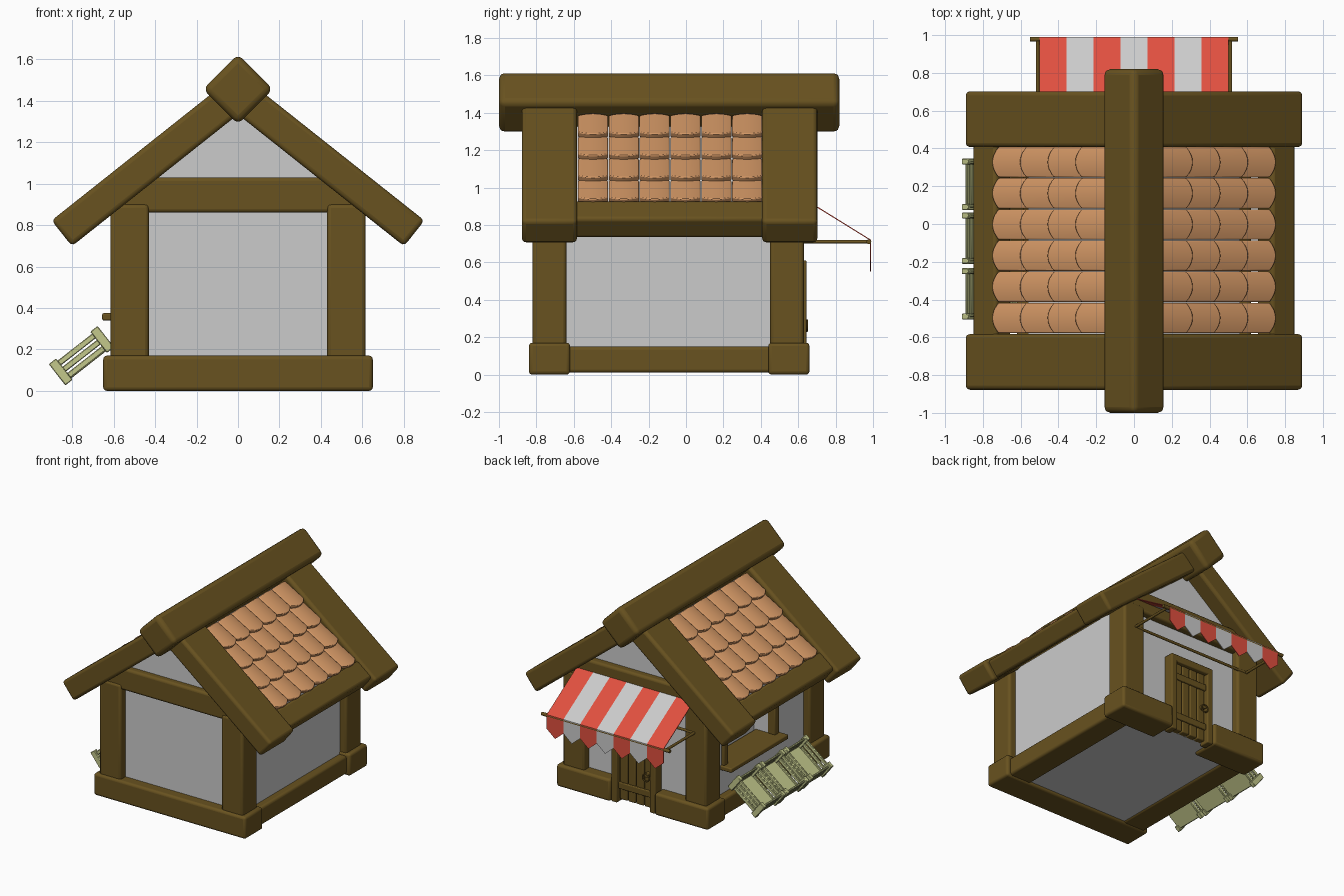
import bpy, bmesh, math
from mathutils import Matrix, Vector

if "Cube" in bpy.data.objects:
    bpy.data.objects.remove(bpy.data.objects["Cube"])

def mat(name, c):
    m = bpy.data.materials.new(name)
    m.diffuse_color = (*c, 1)
    m.use_nodes = True
    m.node_tree.nodes["Principled BSDF"].inputs["Base Color"].default_value = m.diffuse_color
    return m

WOOD = mat("dark_wood", (0.14, 0.085, 0.014))
TILE = mat("clay_tile", (0.65, 0.31, 0.13))
RED = mat("red_cloth", (0.75, 0.08, 0.05))
PALE = mat("pale_wood", (0.55, 0.58, 0.26))

def finish(name, bm, m=None, bevel=0, seg=3):
    bmesh.ops.recalc_face_normals(bm, faces=bm.faces)
    me = bpy.data.meshes.new(name)
    bm.to_mesh(me)
    bm.free()
    o = bpy.data.objects.new(name, me)
    bpy.context.collection.objects.link(o)
    if m:
        me.materials.append(m)
    if bevel:
        b = o.modifiers.new("bevel", 'BEVEL')
        b.width, b.segments = bevel, seg
        bpy.context.view_layer.objects.active = o
        bpy.ops.object.select_all(action='DESELECT')
        o.select_set(True)
        bpy.ops.object.shade_smooth_by_angle(angle=math.radians(35))
    return o

def add_box(bm, c, s, M=Matrix()):
    bmesh.ops.create_cube(bm, size=1, matrix=M @ Matrix.Translation(c) @ Matrix.Diagonal((*s, 1)))

def box(name, x, y, z, m=WOOD, bevel=0.018):
    bm = bmesh.new()
    add_box(bm, [(a + b) / 2 for a, b in (x, y, z)], [b - a for a, b in (x, y, z)])
    return finish(name, bm, m, bevel)

def rod(name, a, b, r=0.01, m=WOOD):
    a, b = Vector(a), Vector(b)
    d = b - a
    M = Matrix.Translation((a + b) / 2) @ d.to_track_quat('Z', 'Y').to_matrix().to_4x4()
    bm = bmesh.new()
    bmesh.ops.create_cone(bm, cap_ends=True, segments=12, radius1=r, radius2=r, depth=d.length, matrix=M)
    return finish(name, bm, m)

# plaster house body with gabled top
bm = bmesh.new()
prof = [(-.56, .02), (.56, .02), (.56, .9), (0, 1.36), (-.56, .9)]
f = bm.faces.new([bm.verts.new((x, -.76, z)) for x, z in prof])
r = bmesh.ops.extrude_face_region(bm, geom=[f])
bmesh.ops.translate(bm, vec=(0, 1.33, 0), verts=[v for v in r["geom"] if isinstance(v, bmesh.types.BMVert)])
walls = finish("walls", bm)

# window recess cut in the left wall
cut = box("window_cutter", (-.7, -.4), (-.26, .32), (.36, .64), None, 0)
cut.hide_render = True
cut.hide_set(True)
mod = walls.modifiers.new("window", 'BOOLEAN')
mod.object, mod.operation, mod.solver = cut, 'DIFFERENCE', 'EXACT'
box("window_counter", (-.655, -.41), (-.32, .38), (.34, .375), bevel=.008)
box("window_lintel", (-.585, -.52), (-.3, .36), (.63, .68), bevel=.008)
for y in (-.28, .34):
    box("window_jamb", (-.585, -.52), (y - .025, y + .025), (.37, .64), bevel=.008)

# base beams
box("front_base_beam", (-.65, .65), (-.84, -.62), (0, .17))
for s in (-1, 1):
    def mx(a, b):
        return tuple(sorted((s * a, s * b)))
    box("side_base_beam", mx(.43, .62), (-.65, .47), (.01, .15))
    box("back_base_block", mx(.19, .65), (.44, .66), (0, .17))
    # corner posts
    for y in (-.82, .45):
        box("corner_post", mx(.43, .615), (y, y + .18), (.12, .9))

# gable cross beams
for y in (-.81, .46):
    box("gable_cross_beam", (-.6, .6), (y, y + .165), (.86, 1.03))

# ridge beam, turned on its edge
bm = bmesh.new()
add_box(bm, (0, -.09, 0), (.24, 1.82, .24), Matrix.Translation((0, 0, 1.455)) @ Matrix.Rotation(math.pi / 4, 4, 'Y'))
finish("ridge_beam", bm, WOOD, .032)

# roof: frame with X down the slope, Z outwards, origin at the eave end
A = math.radians(38.4)
def add_tile(bm, M, end, length, y, w):
    n, rings = 8, []
    for j in range(n + 1):
        t = 2 * j / n - 1
        yy, u1 = y + t * w / 2, end - .032 * t * t
        h = .014 * (1 - t * t)
        pts = [(end - length, yy, h - .03), (u1, yy, h), (u1, yy, h - .035), (end - length, yy, h - .065)]
        rings.append([bm.verts.new(M @ Vector(p)) for p in pts])
    for a, b in zip(rings, rings[1:]):
        for k in range(4):
            bm.faces.new((a[k], a[(k + 1) % 4], b[(k + 1) % 4], b[k]))
    bm.faces.new(rings[0])
    bm.faces.new(rings[-1])

for side, s in (("right", 1), ("left", -1)):
    F = Matrix.Diagonal((s, 1, 1, 1)) @ Matrix.Translation((.85, 0, .76)) @ Matrix.Rotation(A, 4, 'Y')
    for end, y in (("front", -.73), ("back", .555)):
        bm = bmesh.new()
        add_box(bm, (-.525, y, 0), (1.05, .295, .158), F)
        finish(f"{side}_{end}_rafter", bm, WOOD, .022)
    bm = bmesh.new()
    add_box(bm, (-.12, -.085, -.005), (.16, 1.05, .135), F)
    finish(f"{side}_eave_beam", bm, WOOD, .02)
    bm = bmesh.new()
    T = F @ Matrix.Translation((0, 0, .066))
    for row in range(4):
        for col in range(6):
            add_tile(bm, T, -.187 - .187 * row, .215, -.4975 + .165 * col, .161)
    finish(f"{side}_roof_tiles", bm, TILE, .006, 2)

# striped awning over the back door
W = 1 / 7
for i in range(7):
    x0 = -.5 + i * W
    x1, xm = x0 + W, x0 + W / 2
    bm = bmesh.new()
    P = [bm.verts.new(p) for p in ((x0, .6, .962), (x1, .6, .962), (x1, .99, .72), (x0, .99, .72),
                                   (x1, .99, .61), (xm, .99, .55), (x0, .99, .61))]
    bm.faces.new(P[:4])
    bm.faces.new((P[3], P[2], P[4], P[5], P[6]))
    o = finish("awning_stripe", bm, None if i % 2 else RED)
    o.modifiers.new("cloth", 'SOLIDIFY').thickness = .006
rod("awning_front_rod", (-.55, .978, .71), (.55, .978, .71), .013)
rod("awning_wall_rod", (-.5, .625, .71), (.5, .625, .71))
for x in (-.51, .51):
    rod("awning_arm", (x, .58, .71), (x, .98, .71))

# back door: frame, planks, crossbars and ring handle
for x in (-.165, .165):
    box("door_jamb", (x - .025, x + .025), (.56, .645), (0, .61), bevel=.008)
box("door_head", (-.19, .19), (.56, .645), (.555, .61), bevel=.008)
for i in range(4):
    x = -.105 + .07 * i
    box("door_plank", (x - .032, x + .032), (.56, .615), (.02, .56), bevel=.008)
for z in (.13, .45):
    box("door_crossbar", (-.14, .14), (.6, .628), (z - .025, z + .025), bevel=.006)
rod("door_handle_plate", (-.11, .6, .28), (-.11, .645, .28), .018)
bpy.ops.mesh.primitive_torus_add(location=(-.11, .647, .262), rotation=(math.pi / 2, 0, 0), major_radius=.028,
                                 minor_radius=.006, major_segments=20, minor_segments=8)
bpy.context.object.name = "door_ring_handle"
bpy.context.object.data.materials.append(WOOD)

# three slatted crates leaning below the window
R = Matrix.Rotation(-math.radians(38), 4, 'Y')
for cy in (.21, -.075, -.37):
    M = Matrix.Translation((-.755, cy, .17)) @ R
    bm = bmesh.new()
    add_box(bm, (0, 0, -.048), (.27, .24, .016), M)
    for u in (-.127, .127):
        for y in (-.12, .12):
            add_box(bm, (u, y, 0), (.045, .032, .13), M)
    for v in (-.038, 0, .038):
        for q in (-1, 1):
            add_box(bm, (0, q * .115, v), (.25, .014, .028), M)
            add_box(bm, (q * .13, 0, v), (.014, .24, .028), M)
    finish("slatted_crate", bm, PALE, .004, 1)
